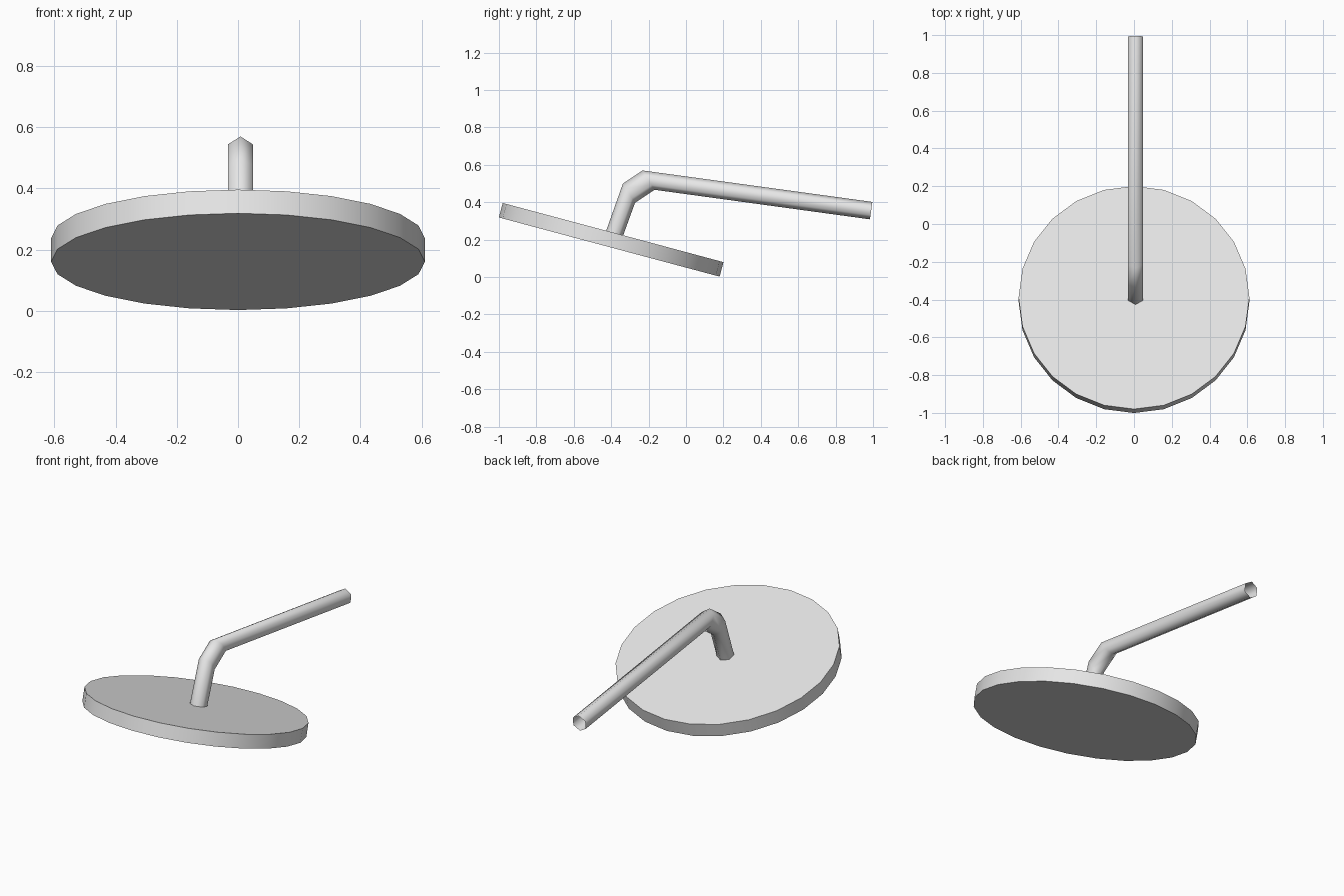
import bpy
import bmesh
from math import sin, cos, radians, tau
from mathutils import Matrix, Vector

cube = bpy.data.objects.get("Cube")
if cube:
    bpy.data.objects.remove(cube, do_unlink=True)

# One plain grey for the whole model
grey = bpy.data.materials.new("light grey")
grey.use_nodes = True
grey.diffuse_color = (0.8, 0.8, 0.8, 1)
grey.node_tree.nodes["Principled BSDF"].inputs["Base Color"].default_value = (0.8, 0.8, 0.8, 1)


def make_object(name, bm, sharp_angle):
    bmesh.ops.recalc_face_normals(bm, faces=bm.faces)
    mesh = bpy.data.meshes.new(name)
    bm.to_mesh(mesh)
    bm.free()
    mesh.materials.append(grey)
    obj = bpy.data.objects.new(name, mesh)
    bpy.context.collection.objects.link(obj)
    bpy.ops.object.select_all(action='DESELECT')
    obj.select_set(True)
    bpy.context.view_layer.objects.active = obj
    bpy.ops.object.shade_smooth_by_angle(angle=radians(sharp_angle))
    return obj


# Tilted round head
bm = bmesh.new()
tilt = Matrix.Translation((0, -0.4, 0.199)) @ Matrix.Rotation(radians(-15), 4, 'X')
bmesh.ops.create_cone(bm, cap_ends=True, segments=24, radius1=0.611,
                      radius2=0.611, depth=0.08, matrix=tilt)
make_object("round_head", bm, 30)

# Bent six-sided pipe, open at both ends: (y, z, direction angle, in-plane radius)
SIDES = 6
WIDTH = 0.047
stations = [
    (-0.385, 0.225, 73, 0.047),
    (-0.305, 0.448, 32, 0.061),
    (-0.200, 0.518, 32, 0.061),
    (0.990, 0.355, -8, 0.047),
]
bm = bmesh.new()
rings = []
for y, z, angle, radius in stations:
    a = radians(angle)
    up = Vector((0, -sin(a), cos(a)))
    centre = Vector((0.008, y, z))
    ring = []
    for i in range(SIDES):
        t = tau * i / SIDES
        ring.append(bm.verts.new(centre + up * radius * cos(t) + Vector((WIDTH * sin(t), 0, 0))))
    rings.append(ring)
for low, high in zip(rings, rings[1:]):
    for i in range(SIDES):
        j = (i + 1) % SIDES
        bm.faces.new((low[i], low[j], high[j], high[i]))
make_object("bent_pipe", bm, 80)
